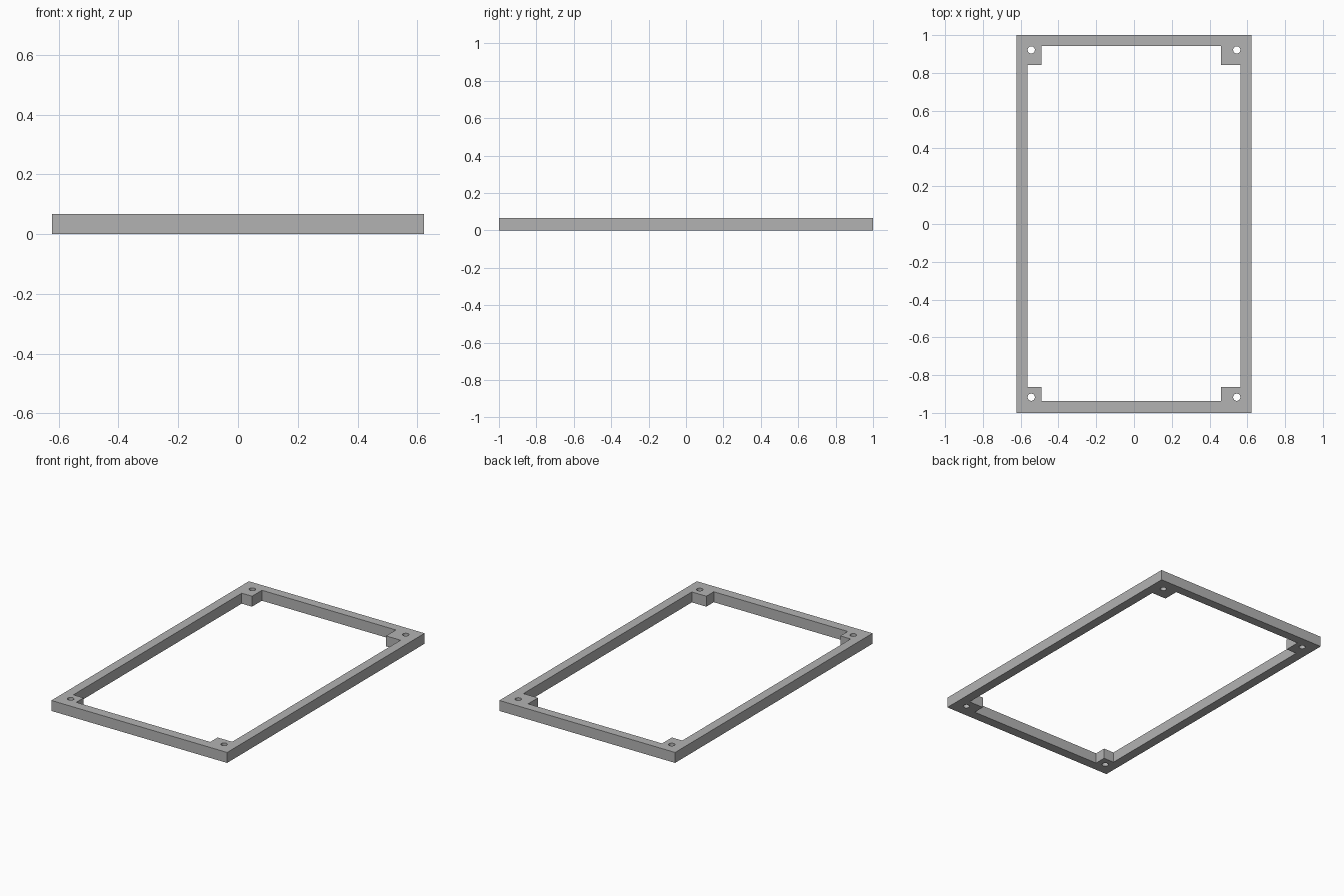
import bpy, bmesh
from math import cos, sin, tau

cube = bpy.data.objects.get("Cube")
if cube:
    bpy.data.objects.remove(cube, do_unlink=True)

HALF_X, HALF_Y, HEIGHT = 0.623, 1.0, 0.067
IN_X, IN_TOP, IN_BOTTOM = 0.563, 0.942, -0.938      # frame opening
TAB_LEFT, TAB_RIGHT = -0.49, 0.46                   # inner edges of the corner tabs
TAB_TOP, TAB_BOTTOM = 0.842, -0.863
HOLE_X, HOLE_TOP, HOLE_BOTTOM, HOLE_R = 0.544, 0.922, -0.917, 0.019

grey = bpy.data.materials.new("plain grey")
grey.use_nodes = True
colour = (0.45, 0.45, 0.45, 1)
grey.diffuse_color = colour
grey.node_tree.nodes["Principled BSDF"].inputs["Base Color"].default_value = colour

# Flat plan: every closed loop inside the outline becomes an opening
plan = bpy.data.curves.new("frame_plan", "CURVE")
plan.dimensions = "2D"
plan.fill_mode = "BOTH"
plan.extrude = HEIGHT / 2


def add_loop(points):
    spline = plan.splines.new("POLY")
    spline.points.add(len(points) - 1)
    for p, (x, y) in zip(spline.points, points):
        p.co = (x, y, 0, 1)
    spline.use_cyclic_u = True


# Outer edge
add_loop([(-HALF_X, -HALF_Y), (HALF_X, -HALF_Y), (HALF_X, HALF_Y), (-HALF_X, HALF_Y)])

# Opening, stepped around the four corner tabs
add_loop([
    (TAB_LEFT, IN_BOTTOM), (TAB_RIGHT, IN_BOTTOM), (TAB_RIGHT, TAB_BOTTOM),
    (IN_X, TAB_BOTTOM), (IN_X, TAB_TOP), (TAB_RIGHT, TAB_TOP),
    (TAB_RIGHT, IN_TOP), (TAB_LEFT, IN_TOP), (TAB_LEFT, TAB_TOP),
    (-IN_X, TAB_TOP), (-IN_X, TAB_BOTTOM), (TAB_LEFT, TAB_BOTTOM),
])

# Screw holes through the tabs
for cx in (-HOLE_X, HOLE_X):
    for cy in (HOLE_BOTTOM, HOLE_TOP):
        add_loop([(cx + HOLE_R * cos(tau * i / 32), cy + HOLE_R * sin(tau * i / 32))
                  for i in range(32)])

# Turn the plan into one solid, welded frame
source = bpy.data.objects.new("frame_plan", plan)
mesh = bpy.data.meshes.new_from_object(source)
bpy.data.objects.remove(source)
bm = bmesh.new()
bm.from_mesh(mesh)
bmesh.ops.remove_doubles(bm, verts=bm.verts, dist=0.0001)
bmesh.ops.translate(bm, verts=bm.verts, vec=(0, 0, HEIGHT / 2))
bmesh.ops.dissolve_limit(bm, angle_limit=0.01, verts=bm.verts, edges=bm.edges)
bmesh.ops.recalc_face_normals(bm, faces=bm.faces)
for face in bm.faces:
    face.smooth = False
bm.to_mesh(mesh)
bm.free()

mesh.name = "rectangular_frame"
mesh.materials.clear()
mesh.materials.append(grey)
frame = bpy.data.objects.new("rectangular_frame", mesh)
bpy.context.collection.objects.link(frame)
